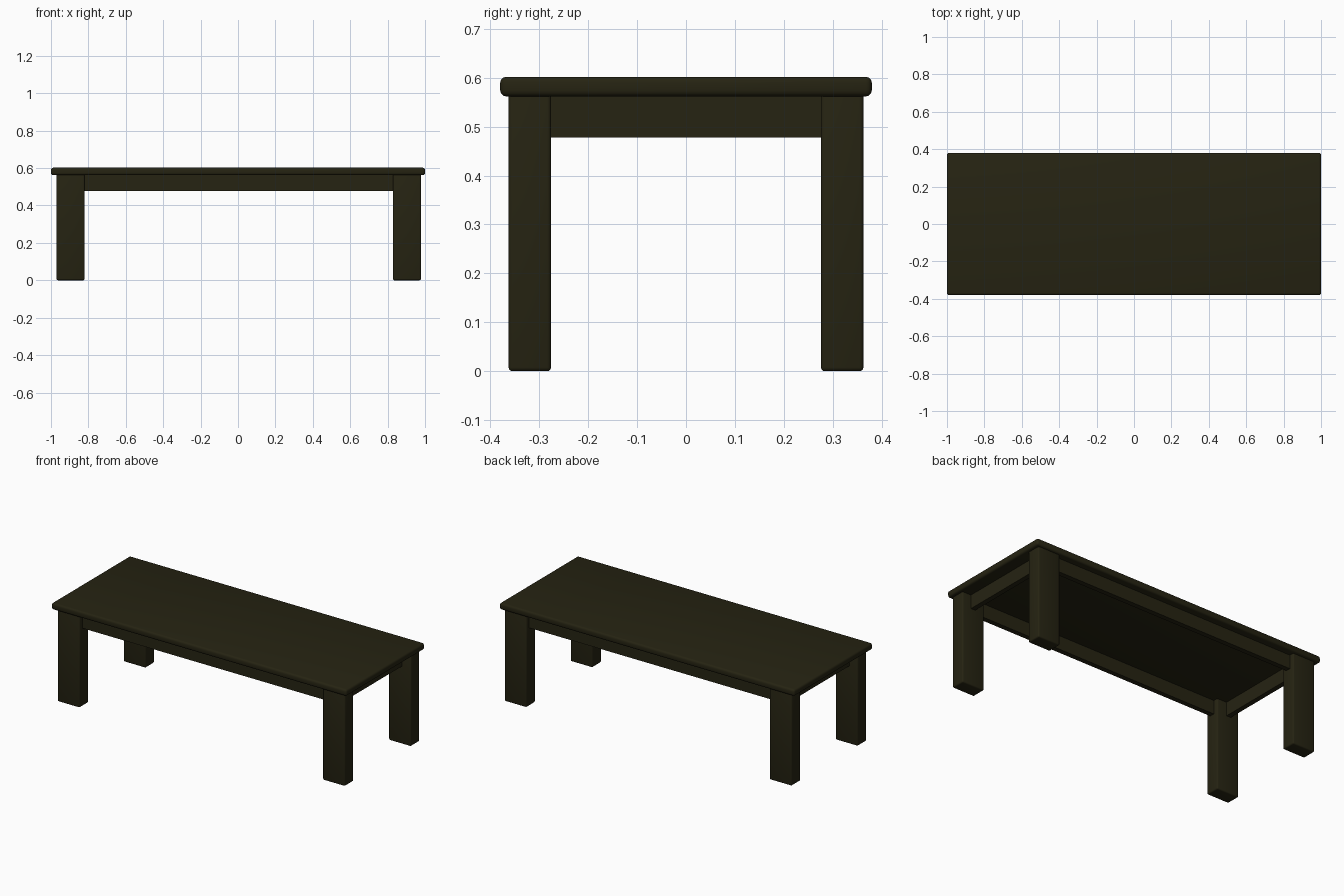
import bpy
import math

if "Cube" in bpy.data.objects:
    bpy.data.objects.remove(bpy.data.objects["Cube"])

wood = bpy.data.materials.new("dark olive wood")
wood.diffuse_color = (0.019, 0.017, 0.006, 1)
wood.use_nodes = True
wood.node_tree.nodes["Principled BSDF"].inputs["Base Color"].default_value = wood.diffuse_color


def box(name, lo, hi, bevel=0.0, segments=3):
    """Box between two corners, with optionally rounded edges."""
    centre = [(a + b) / 2 for a, b in zip(lo, hi)]
    bpy.ops.mesh.primitive_cube_add(size=1, location=centre)
    ob = bpy.context.object
    ob.name = name
    ob.scale = [b - a for a, b in zip(lo, hi)]
    bpy.ops.object.transform_apply(location=False, rotation=False, scale=True)
    ob.data.materials.append(wood)
    if bevel:
        mod = ob.modifiers.new("rounded edges", 'BEVEL')
        mod.width = bevel
        mod.segments = segments
        bpy.ops.object.modifier_apply(modifier=mod.name)
        bpy.ops.object.shade_smooth_by_angle(angle=math.radians(40))
    return ob


# Table top
box("table_top", (-1, -0.38, 0.562), (1, 0.38, 0.602), 0.012)

# Legs and long aprons, front and back
for side, s in (("front", -1), ("back", 1)):
    y0, y1 = sorted((s * 0.276, s * 0.363))
    for end, x0 in (("left", -0.97), ("right", 0.828)):
        box(f"{side}_{end}_leg", (x0, y0, 0), (x0 + 0.15, y1, 0.57), 0.008)
    y = s * 0.32
    box(f"{side}_apron", (-0.85, y - 0.015, 0.478), (0.86, y + 0.015, 0.57))

# Short aprons at the ends
for end, x in (("left", -0.9), ("right", 0.905)):
    box(f"{end}_apron", (x - 0.015, -0.3, 0.478), (x + 0.015, 0.3, 0.57))
